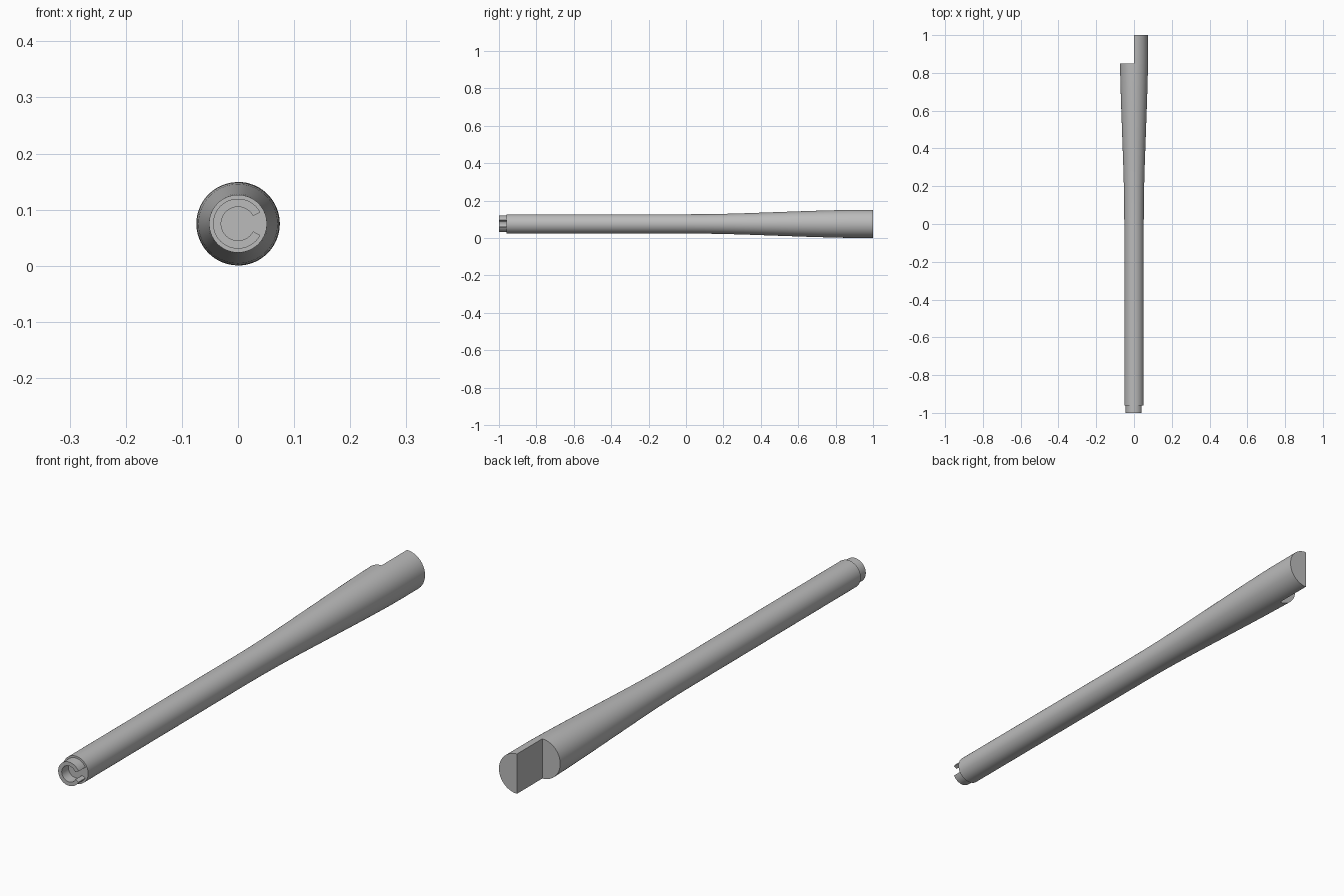
import bpy, bmesh, math
from mathutils import Matrix, Vector

if "Cube" in bpy.data.objects:
    bpy.data.objects.remove(bpy.data.objects["Cube"], do_unlink=True)

AXIS_Z = 0.075
SEGMENTS = 96

grey = bpy.data.materials.new("plain_grey")
grey.use_nodes = True
colour = (0.5, 0.5, 0.5, 1)
grey.diffuse_color = colour
grey.node_tree.nodes["Principled BSDF"].inputs["Base Color"].default_value = colour


def make_object(name, bm):
    """Turn a bmesh into a linked object with the grey material."""
    bmesh.ops.recalc_face_normals(bm, faces=bm.faces)
    mesh = bpy.data.meshes.new(name)
    bm.to_mesh(mesh)
    bm.free()
    mesh.materials.append(grey)
    obj = bpy.data.objects.new(name, mesh)
    bpy.context.collection.objects.link(obj)
    return obj


def revolve(name, profile, start=0, sweep=2 * math.pi, closed=False):
    """Sweep (radius, y) points round the long axis."""
    bm = bmesh.new()
    centre = Vector((0, 0, AXIS_Z))
    verts = [bm.verts.new((r * math.cos(start), y, AXIS_Z + r * math.sin(start)))
             for r, y in profile]
    pairs = list(zip(verts, verts[1:]))
    if closed:
        pairs.append((verts[-1], verts[0]))
    edges = [bm.edges.new(p) for p in pairs]
    bmesh.ops.spin(bm, geom=verts + edges, cent=centre, axis=(0, -1, 0),
                   angle=sweep, steps=SEGMENTS, use_duplicate=False)
    bmesh.ops.remove_doubles(bm, verts=bm.verts, dist=1e-5)
    # Close the ends of a partial sweep
    bmesh.ops.holes_fill(bm, edges=[e for e in bm.edges if e.is_boundary])
    return make_object(name, bm)


def smooth(obj):
    bpy.ops.object.select_all(action="DESELECT")
    obj.select_set(True)
    bpy.context.view_layer.objects.active = obj
    bpy.ops.object.shade_smooth_by_angle(angle=math.radians(25))


# Straight shaft flaring gently into a wider tail
flare = [(0.0515, 0.0), (0.052, 0.1), (0.0537, 0.2), (0.0565, 0.3),
         (0.06, 0.4), (0.0636, 0.5), (0.0672, 0.6), (0.0705, 0.7),
         (0.0732, 0.8), (0.0742, 0.85), (0.0745, 0.9)]
shaft = revolve("tapered_shaft",
                [(0, -0.96), (0.0515, -0.96)] + flare + [(0.0745, 1), (0, 1)])

# Step cut away from one half of the tail
bm = bmesh.new()
bmesh.ops.create_cube(bm, size=1, matrix=Matrix.Translation((-0.1, 0.95, AXIS_Z))
                      @ Matrix.Diagonal((0.2, 0.2, 0.4, 1)))
cutter = make_object("tail_step_cutter", bm)
cutter.hide_render = True
cut = shaft.modifiers.new("tail_step", "BOOLEAN")
cut.operation = "DIFFERENCE"
cut.solver = "EXACT"
cut.object = cutter
bpy.context.view_layer.objects.active = shaft
bpy.ops.object.modifier_apply(modifier=cut.name)
bpy.data.objects.remove(cutter, do_unlink=True)
smooth(shaft)

# Slotted collar on the front end, open towards +x
half_slot = math.radians(27)
collar = revolve("slotted_collar",
                 [(0.03, -1), (0.0445, -1), (0.0445, -0.96), (0.03, -0.96)],
                 start=half_slot, sweep=2 * (math.pi - half_slot), closed=True)
smooth(collar)
